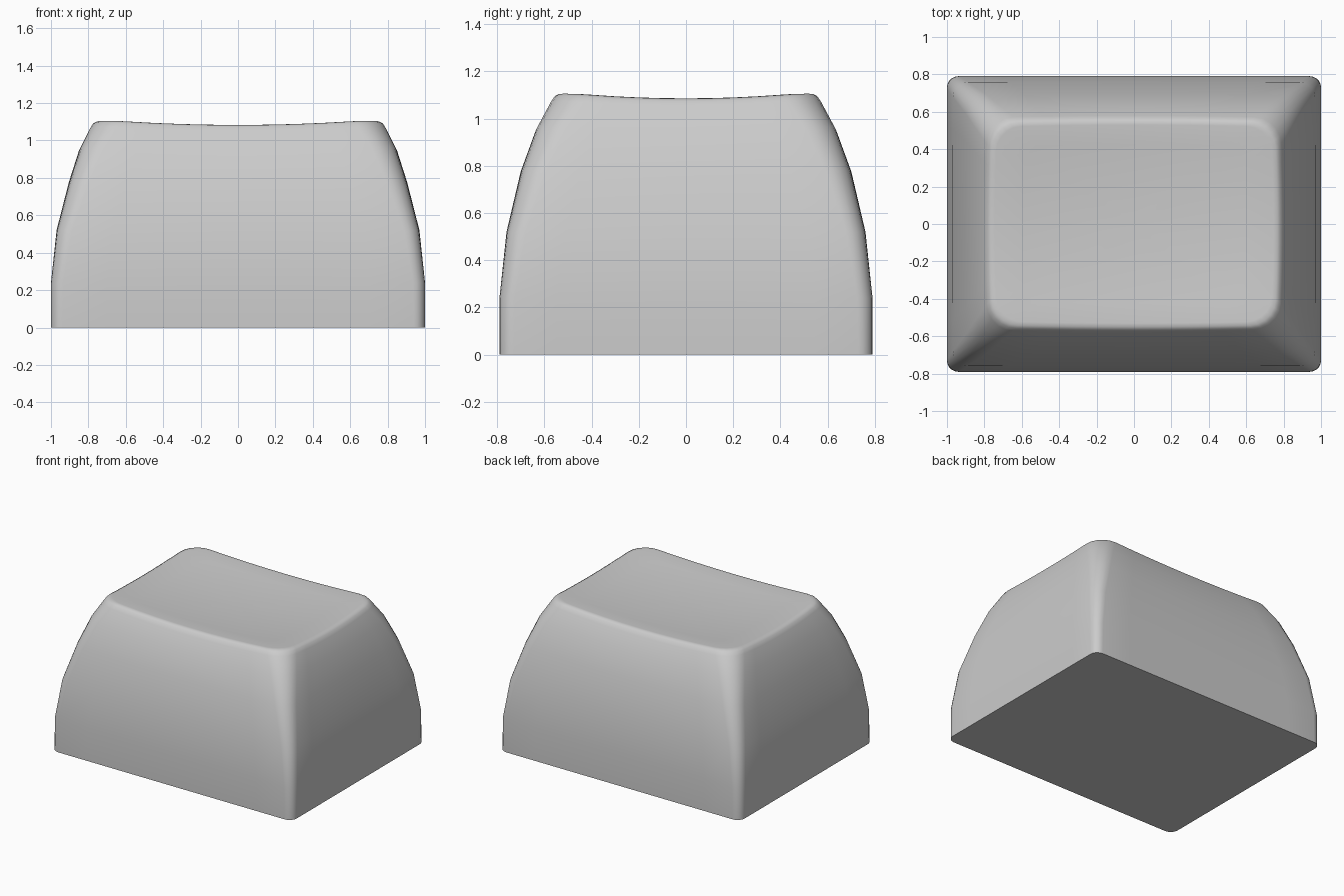
import bpy, bmesh, math

if "Cube" in bpy.data.objects:
    bpy.data.objects.remove(bpy.data.objects["Cube"])

CORNER, SIDE = 5, 8   # steps per corner arc and per side


def dish(x, y):
    return 1.052 + 0.055 * x * x + 0.1 * y * y


def outline(hx, hy, r, bulge):
    """Rounded rectangle with slightly bowed sides, counter-clockwise."""
    pts = []
    corners = [(1, 1, 0), (-1, 1, 90), (-1, -1, 180), (1, -1, 270)]
    cx, cy = hx - r, hy - r
    for i, (sx, sy, a0) in enumerate(corners):
        for k in range(CORNER + 1):
            a = math.radians(a0 + 90 * k / CORNER)
            pts.append((sx * cx + r * math.cos(a), sy * cy + r * math.sin(a)))
        nx, ny, a1 = corners[(i + 1) % 4]
        a = math.radians(a1)
        start = pts[-1]
        end = (nx * cx + r * math.cos(a), ny * cy + r * math.sin(a))
        for k in range(1, SIDE):
            t = k / SIDE
            pts.append((start[0] + (end[0] - start[0]) * t,
                        start[1] + (end[1] - start[1]) * t))
    # pull the ends of each side inward so the middle bows out
    return [(x * (1 - bulge * (y / hy) ** 2), y * (1 - bulge * (x / hx) ** 2))
            for x, y in pts]


bm = bmesh.new()
rings = []

# Wall levels: half width, half depth, corner radius, bow, height, dish influence
levels = [
    (1.0, 0.79, 0.06, 0.0, 0.0, 0.0),
    (1.0, 0.79, 0.065, 0.0, 0.24, 0.0),
    (0.97, 0.76, 0.08, 0.003, 0.52, 0.0),
    (0.905, 0.70, 0.105, 0.008, 0.775, 0.15),
    (0.85, 0.637, 0.125, 0.014, 0.95, 0.5),
    (0.798, 0.58, 0.14, 0.02, 1.06, 1.0),
    (0.784, 0.565, 0.14, 0.02, 1.085, 1.0),
    (0.766, 0.55, 0.135, 0.02, 1.097, 1.0),
    (0.745, 0.53, 0.13, 0.02, 1.1, 1.0),
]
for hx, hy, r, bow, z, w in levels:
    rings.append([bm.verts.new((x, y, z + w * (dish(x, y) - 1.097)))
                  for x, y in outline(hx, hy, r, bow)])

# Dished top: shrinking copies of the rim
rim = outline(0.745, 0.53, 0.13, 0.02)
for s in (0.8, 0.6, 0.4, 0.2):
    rings.append([bm.verts.new((x * s, y * s, dish(x * s, y * s) + 0.003))
                  for x, y in rim])

n = len(rings[0])
for low, high in zip(rings, rings[1:]):
    for i in range(n):
        j = (i + 1) % n
        bm.faces.new((low[i], low[j], high[j], high[i]))
centre = bm.verts.new((0, 0, dish(0, 0) + 0.003))
for i in range(n):
    bm.faces.new((rings[-1][i], rings[-1][(i + 1) % n], centre))

# Flat base
bm.faces.new(list(reversed(rings[0])))
bm.normal_update()

mesh = bpy.data.meshes.new("keycap")
bm.to_mesh(mesh)
bm.free()
cap = bpy.data.objects.new("keycap", mesh)
bpy.context.collection.objects.link(cap)
bpy.context.view_layer.objects.active = cap
cap.select_set(True)
bpy.ops.object.shade_smooth_by_angle(angle=math.radians(40))
